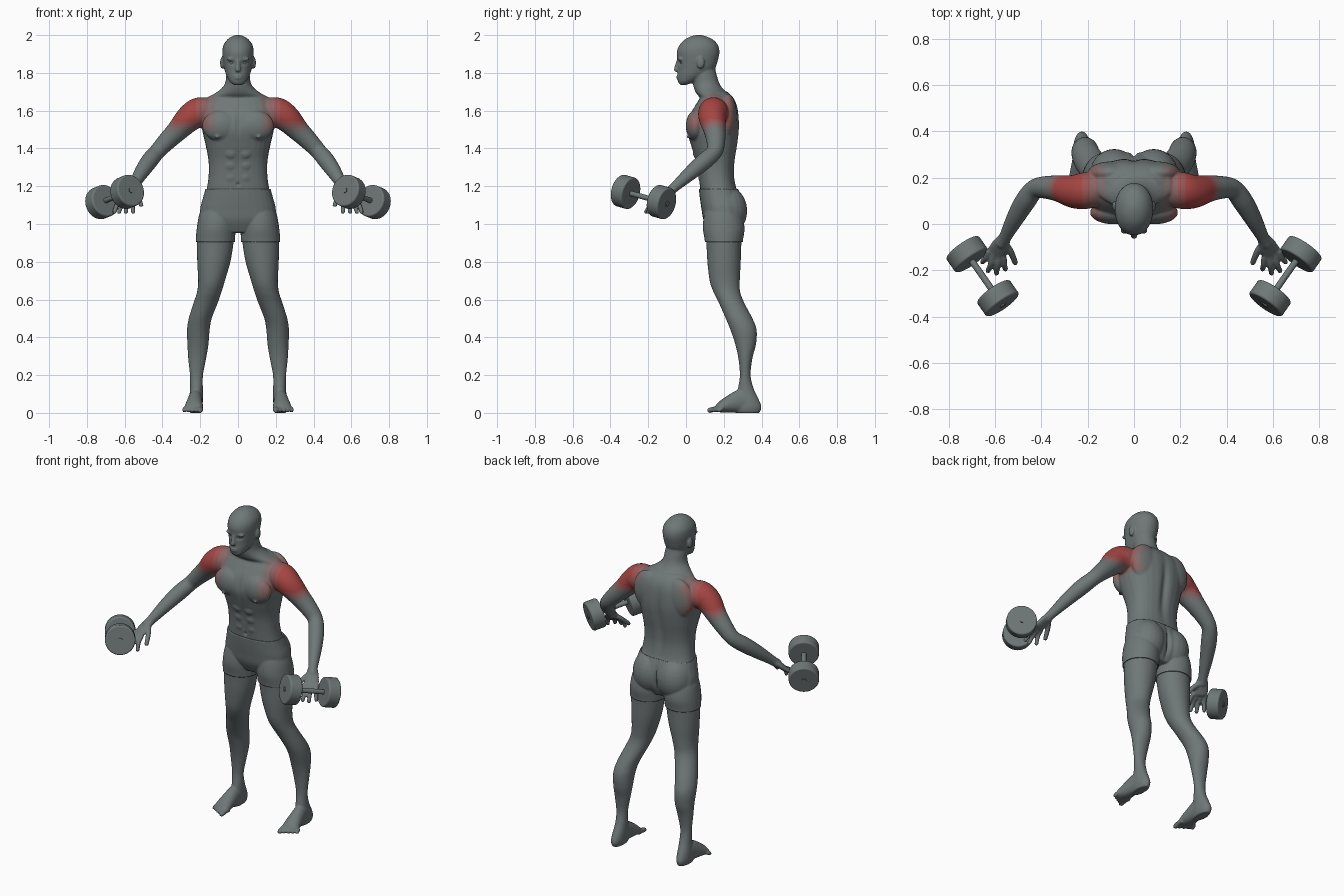
import bpy, bmesh, math
from mathutils import Vector, Matrix

cube = bpy.data.objects.get("Cube")
if cube:
    bpy.data.objects.remove(cube)


def material(name, rgb):
    m = bpy.data.materials.new(name)
    m.use_nodes = True
    m.diffuse_color = (*rgb, 1)
    m.node_tree.nodes["Principled BSDF"].inputs["Base Color"].default_value = (*rgb, 1)
    return m


GREY, RED = Vector((.16, .185, .185)), Vector((.38, .06, .055))
tints = [material(name, GREY.lerp(RED, k)) for name, k in (
    ("slate grey", 0), ("faint red", .2), ("soft red", .45), ("warm red", .75), ("muscle red", 1))]


def add_object(name, bm, mats):
    me = bpy.data.meshes.new(name)
    bmesh.ops.recalc_face_normals(bm, faces=bm.faces[:])
    bm.to_mesh(me)
    bm.free()
    ob = bpy.data.objects.new(name, me)
    bpy.context.collection.objects.link(ob)
    for m in mats:
        me.materials.append(m)
    return ob


def smooth_by_angle(ob):
    bpy.ops.object.select_all(action='DESELECT')
    bpy.context.view_layer.objects.active = ob
    ob.select_set(True)
    bpy.ops.object.shade_smooth_by_angle(angle=math.radians(40))


def spline(rows, steps=5):
    """Catmull-Rom interpolation of equal-length tuples."""
    rows = [Vector(r) for r in rows]
    out = []
    for i in range(len(rows) - 1):
        a, b, c, d = rows[max(i - 1, 0)], rows[i], rows[i + 1], rows[min(i + 2, len(rows) - 1)]
        for k in range(steps):
            t = k / steps
            out.append(b + (c - a) * t / 2 + (a * 2 - b * 5 + c * 4 - d) * t * t / 2
                       + (b * 3 - a - c * 3 + d) * t ** 3 / 2)
    return out + [rows[-1]]


def loft(bm, rings, power=2, n=28):
    """Skin closed rings given as (centre, u axis, v axis)."""
    def p(a):
        return math.copysign(abs(a) ** (2 / power), a)
    loops = []
    for c, u, v in rings:
        angles = [2 * math.pi * i / n for i in range(n)]
        loops.append([bm.verts.new(c + u * p(math.cos(a)) + v * p(math.sin(a))) for a in angles])
    for lo, hi in zip(loops, loops[1:]):
        for i in range(n):
            j = (i + 1) % n
            bm.faces.new((lo[i], lo[j], hi[j], hi[i]))
    bm.faces.new(loops[0])
    bm.faces.new(loops[-1])


def slab(bm, rows, side=1, power=2):
    """Level rings: z, centre x, half width, front y, back y."""
    loft(bm, [(Vector((side * x, (f + b) / 2, z)), Vector((w, 0, 0)), Vector((0, (b - f) / 2, 0)))
              for z, x, w, f, b in spline(rows)], power)


def tube(bm, rows, side=1):
    """Rings across a path: x, y, z, half width, half height, with a rounded tip."""
    pts = spline(rows)
    pos = [Vector((side * q[0], q[1], q[2])) for q in pts]
    rings = []
    for i, (c, q) in enumerate(zip(pos, pts)):
        t = (pos[min(i + 1, len(pos) - 1)] - pos[max(i - 1, 0)]).normalized()
        u = t.cross(Vector((0, 0, 1))).normalized()
        rings.append((c, u * q[3], u.cross(t) * q[4]))
    c, u, v = rings[-1]
    rings.append((c + t * min(q[3], q[4]) * .7, u * .65, v * .65))
    loft(bm, rings)


def ball(bm, centre, radii, side=1):
    m = Matrix.Translation((side * centre[0], *centre[1:])) @ Matrix.Diagonal((*radii, 1))
    bmesh.ops.create_uvsphere(bm, u_segments=24, v_segments=16, radius=1, matrix=m)


body = bmesh.new()

# Trunk, neck and head
slab(body, [(.96, 0, .1, .13, .26), (1.02, 0, .185, .1, .295), (1.08, 0, .193, .089, .303),
            (1.14, 0, .178, .08, .288), (1.2, 0, .163, .073, .265), (1.27, 0, .155, .064, .255),
            (1.34, 0, .157, .051, .26), (1.42, 0, .172, .025, .273), (1.5, 0, .19, .004, .282),
            (1.57, 0, .197, .017, .28), (1.63, 0, .185, .05, .27), (1.67, 0, .15, .075, .25),
            (1.7, 0, .1, .09, .22)], power=2.4)
slab(body, [(1.62, 0, .19, .08, .25), (1.665, 0, .17, .075, .245), (1.69, 0, .125, .055, .222),
            (1.72, 0, .085, .042, .193), (1.75, 0, .067, .036, .175), (1.8, 0, .061, .03, .16),
            (1.84, 0, .05, .04, .15)])
slab(body, [(1.736, 0, .022, -.03, .0), (1.752, 0, .042, -.042, .045), (1.785, 0, .061, -.045, .11),
            (1.82, 0, .072, -.043, .152), (1.87, 0, .08, -.046, .17), (1.91, 0, .083, -.049, .177),
            (1.945, 0, .078, -.036, .17), (1.975, 0, .058, -.008, .145), (1.992, 0, .035, .022, .11),
            (2.001, 0, .01, .055, .08)], power=2.1)
# Nose and lips
tube(body, [(0, -.036, 1.872, .01, .012), (0, -.046, 1.84, .011, .012), (0, -.053, 1.815, .015, .012)])
for z in (1.772, 1.783):
    ball(body, (0, -.04, z), (.023, .011, .006))

for s in (1, -1):
    # Brow, ear, chest, back, seat and belly muscles
    ball(body, (.033, -.03, 1.873), (.028, .014, .009), s)
    ball(body, (.084, .078, 1.853), (.011, .021, .032), s)
    ball(body, (.09, .05, 1.52), (.1, .051, .082), s)
    ball(body, (.11, .012, 1.462), (.01, .008, .01), s)
    ball(body, (.1, .22, 1.57), (.1, .05, .12), s)
    ball(body, (.085, .212, 1.07), (.1, .105, .125), s)
    for z, y in ((1.25, .087), (1.315, .076), (1.38, .058)):
        ball(body, (.037, y, z), (.038, .022, .036), s)
    # Leg
    slab(body, [(1.13, .095, .06, .13, .25), (1.06, .107, .088, .105, .285), (.98, .116, .095, .096, .303),
                (.905, .12, .097, .107, .294),
                (.8, .128, .088, .113, .29), (.7, .14, .071, .125, .285), (.64, .152, .065, .145, .287),
                (.58, .172, .064, .175, .31), (.5, .2, .061, .21, .352), (.44, .21, .06, .235, .374),
                (.365, .212, .056, .26, .371), (.29, .216, .048, .277, .352), (.2, .22, .035, .285, .342),
                (.13, .22, .034, .275, .358), (.07, .223, .037, .262, .386), (.03, .225, .037, .25, .4),
                (0, .225, .03, .26, .39)], s)
    # Foot and toes
    tube(body, [(.225, .33, .06, .035, .06), (.226, .29, .062, .038, .062), (.229, .25, .052, .042, .052),
                (.233, .2, .036, .048, .036), (.237, .172, .024, .05, .023)], s)
    for i in range(5):
        x, r = .197 + .021 * i, .0145 if i == 0 else .0115
        tube(body, [(x, .19, .02, r, r), (x + .002, .155 + .008 * i, .02, r, r),
                    (x + .003, .124 + .012 * i, .013, r, r)], s)
    # Arm
    tube(body, [(x, y, z, r, r) for x, y, z, r in (
        (.13, .15, 1.595, .066), (.2, .145, 1.592, .079), (.255, .14, 1.562, .073), (.32, .152, 1.495, .058),
        (.38, .158, 1.435, .049), (.428, .15, 1.383, .043), (.468, .1, 1.335, .045), (.51, .03, 1.275, .039),
        (.555, -.055, 1.2, .027), (.572, -.085, 1.172, .026))], s)
    # Palm, thumb and fingers
    tube(body, [(.557, -.06, 1.195, .027, .022), (.575, -.092, 1.165, .038, .019),
                (.593, -.125, 1.132, .043, .016)], s)
    tube(body, [(.56, -.08, 1.175, .016, .016), (.532, -.12, 1.145, .0145, .0145),
                (.512, -.168, 1.1, .0125, .0125)], s)
    for i, tip in enumerate(((.555, -.195), (.594, -.213), (.63, -.203), (.655, -.165))):
        bx, by = .562 + .021 * i, -.142 + .009 * i
        tube(body, [(bx, by, 1.132, .013, .013), ((bx + tip[0]) / 2, (by + tip[1]) / 2 - .008, 1.104, .0125, .0125),
                    (*tip, 1.062, .0115, .0115)], s)

# Fuse the parts into one soft skin
figure = add_object("body", body, [])
fuse = figure.modifiers.new("fuse", 'REMESH')
fuse.mode = 'VOXEL'
fuse.voxel_size = .0055
soften = figure.modifiers.new("soften", 'SMOOTH')
soften.factor = .5
soften.iterations = 5
bpy.context.view_layer.update()
skin = bpy.data.meshes.new_from_object(figure.evaluated_get(bpy.context.evaluated_depsgraph_get()))
figure.modifiers.clear()
figure.data = skin
skin.materials.clear()
for m in tints:
    skin.materials.append(m)

# Sculpted hollows: x, z, half width, half height, depth, facing (-1 front, 1 back)
hollows = [(.033, 1.853, .016, .01, .01, -1), (0, 1.53, .012, .07, .008, -1), (0, 1.33, .009, .1, .004, -1),
           (0, 1.21, .008, .01, .01, -1), (0, 1.43, .022, .16, .016, 1), (0, 1.06, .014, .075, .022, 1)]
bm = bmesh.new()
bm.from_mesh(skin)
bm.normal_update()
for v in bm.verts:
    p = v.co.copy()
    for x, z, w, h, depth, facing in hollows:
        fall = ((abs(p.x) - x) / w) ** 2 + ((p.z - z) / h) ** 2
        if fall < 9:
            v.co.y -= facing * depth * math.exp(-fall) * max(0, facing * v.normal.y)

# Red shoulder muscle fading into the chest, back and upper arm
for f in bm.faces:
    c = f.calc_center_median()
    x = abs(c.x)
    k = min((x - .1) / .14, (c.z - x - 1.115) / .11, (c.z - 1.48) / .07, (.27 - c.y) / .06)
    f.material_index = sum(k > edge for edge in (.15, .4, .65, .88)) if x < .42 else 0
    f.smooth = True
bm.normal_update()
bm.to_mesh(skin)

# Shorts cut from the skin and pushed outwards
WAIST, HEM = 1.185, .905
for z, up in ((WAIST, 1), (HEM, -1)):
    bmesh.ops.bisect_plane(bm, geom=bm.verts[:] + bm.edges[:] + bm.faces[:], plane_co=(0, 0, z),
                           plane_no=(0, 0, up), clear_outer=True)
bmesh.ops.delete(bm, geom=[v for v in bm.verts if abs(v.co.x) > .32], context='VERTS')
bmesh.ops.remove_doubles(bm, verts=bm.verts[:], dist=.003)
bm.normal_update()
for v in bm.verts:
    v.co += v.normal * .007
    if v.is_boundary:
        v.co.z = WAIST if v.co.z > 1.1 else HEM
for f in bm.faces:
    f.material_index = 0
shorts = add_object("shorts", bm, tints[:1])
cloth = shorts.modifiers.new("cloth", 'SOLIDIFY')
cloth.thickness = .009
cloth.offset = -1
smooth_by_angle(shorts)


def rod(bm, a, b, radius):
    d = b - a
    m = Matrix.Translation((a + b) / 2) @ d.to_track_quat('Z', 'Y').to_matrix().to_4x4()
    bmesh.ops.create_cone(bm, cap_ends=True, segments=40, radius1=radius, radius2=radius, depth=d.length, matrix=m)


for s, word in ((1, "left"), (-1, "right")):
    # Eye
    bm = bmesh.new()
    ball(bm, (.033, -.018, 1.852), (.013, .012, .01), s)
    smooth_by_angle(add_object(word + "_eye", bm, tints[:1]))
    # Dumbbell: two weights on a bar with short end studs
    back, front = Vector((s * .72, -.13, 1.116)), Vector((s * .587, -.32, 1.17))
    axis = (front - back).normalized()
    for end, centre in (("rear", back), ("front", front)):
        bm = bmesh.new()
        rod(bm, centre - axis * .037, centre + axis * .037, .086)
        weight = add_object(word + "_" + end + "_weight", bm, tints[:1])
        bevel = weight.modifiers.new("bevel", 'BEVEL')
        bevel.width = .008
        bevel.segments = 3
        bevel.limit_method = 'ANGLE'
        smooth_by_angle(weight)
    bm = bmesh.new()
    rod(bm, back - axis * .042, front + axis * .042, .014)
    smooth_by_angle(add_object(word + "_dumbbell_bar", bm, tints[:1]))
